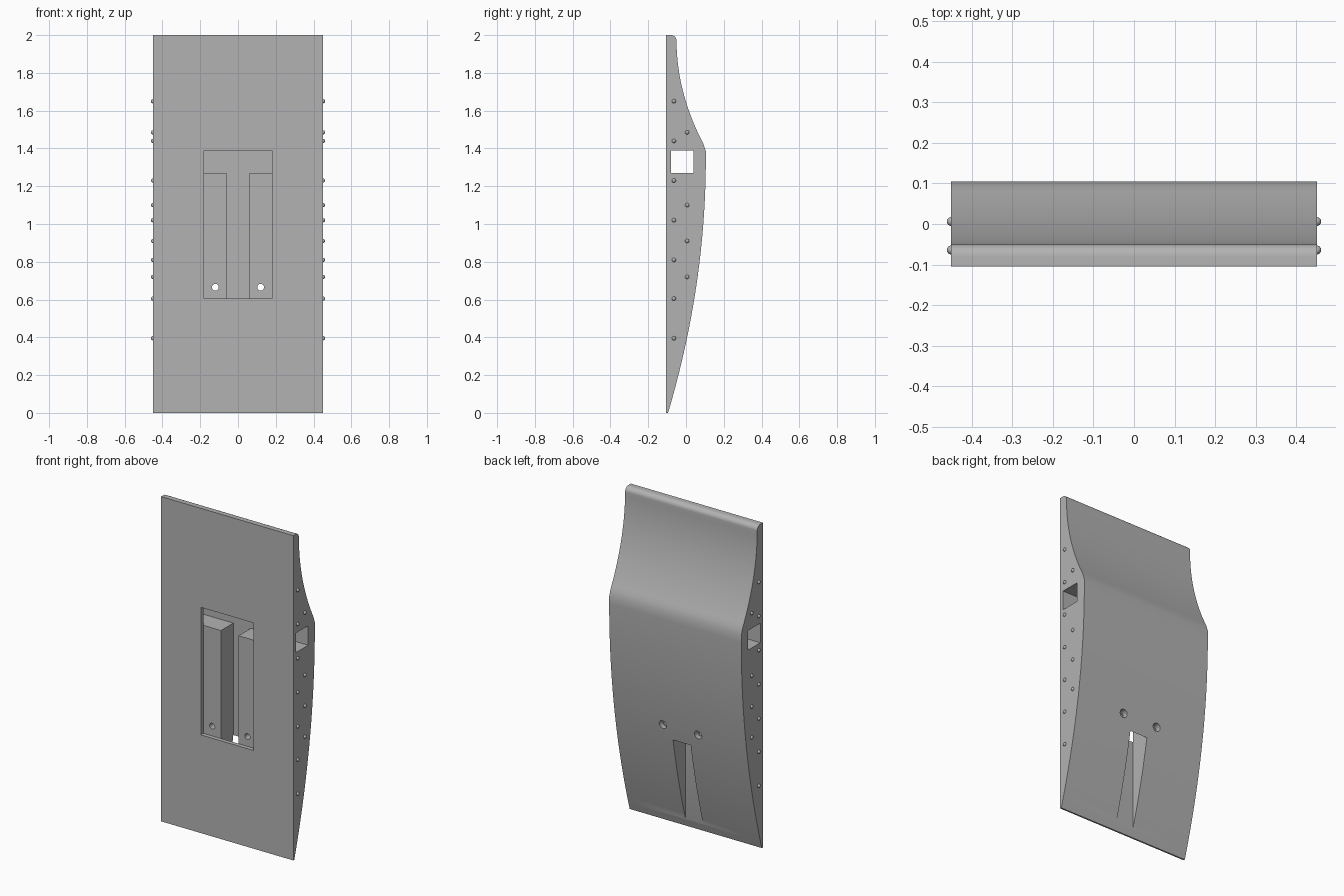
import bpy, bmesh, math
from mathutils import Matrix

cube = bpy.data.objects.get("Cube")
if cube:
    bpy.data.objects.remove(cube, do_unlink=True)

gray = bpy.data.materials.new("plain gray")
gray.use_nodes = True
GRAY = (0.45, 0.45, 0.45, 1)
gray.diffuse_color = GRAY
gray.node_tree.nodes["Principled BSDF"].inputs["Base Color"].default_value = GRAY

HALF_W, FRONT, CREST = 0.45, -0.105, 1.385


def make_object(name, bm):
    bmesh.ops.recalc_face_normals(bm, faces=bm.faces)
    mesh = bpy.data.meshes.new(name)
    bm.to_mesh(mesh)
    bm.free()
    mesh.materials.append(gray)
    obj = bpy.data.objects.new(name, mesh)
    bpy.context.collection.objects.link(obj)
    return obj


def box(name, x, y, z):
    bm = bmesh.new()
    center = [(a + b) / 2 for a, b in (x, y, z)]
    size = [b - a for a, b in (x, y, z)]
    bmesh.ops.create_cube(bm, size=1, matrix=Matrix.Translation(center) @ Matrix.Diagonal((*size, 1)))
    return make_object(name, bm)


def rod(name, x, y, z, radius):
    bm = bmesh.new()
    place = Matrix.Translation((x, (y[0] + y[1]) / 2, z)) @ Matrix.Rotation(math.pi / 2, 4, "X")
    bmesh.ops.create_cone(bm, cap_ends=True, segments=32, radius1=radius, radius2=radius,
                          depth=y[1] - y[0], matrix=place)
    return make_object(name, bm)


def smooth(obj, degrees):
    bpy.ops.object.select_all(action="DESELECT")
    obj.select_set(True)
    bpy.context.view_layer.objects.active = obj
    bpy.ops.object.shade_smooth_by_angle(angle=math.radians(degrees))


def cut(obj, cutter):
    cutter.hide_render = True
    bpy.context.view_layer.objects.active = obj
    mod = obj.modifiers.new("cut", "BOOLEAN")
    mod.operation, mod.solver, mod.object = "DIFFERENCE", "EXACT", cutter
    bpy.ops.object.modifier_apply(modifier=mod.name)
    bpy.data.objects.remove(cutter, do_unlink=True)


# Body outline in (y, z): convex lower back, concave upper back, rounded top
profile = [(FRONT, 0)]
for i in range(33):
    z = CREST * i / 32
    profile.append((0.105 - 0.2 * (1 - z / 1.35) ** 2, z))
for i in range(1, 25):
    t = 1 - i / 24
    profile.append((-0.05 + 0.155 * t * t, 1.97 - 0.57 * t))
for i in range(1, 9):
    a = math.pi / 2 * i / 8
    profile.append((-0.08 + 0.03 * math.cos(a), 1.97 + 0.03 * math.sin(a)))
profile.append((FRONT, 2))

bm = bmesh.new()
face = bm.faces.new([bm.verts.new((-HALF_W, y, z)) for y, z in profile])
grown = bmesh.ops.extrude_face_region(bm, geom=[face])["geom"]
bmesh.ops.translate(bm, vec=(2 * HALF_W, 0, 0),
                    verts=[v for v in grown if isinstance(v, bmesh.types.BMVert)])
body = make_object("body_panel", bm)

# Front pocket, cross channel, and central channel that opens low on the back
DEPTH = (-0.08, 0.04)
cut(body, box("cross_channel", (-0.6, 0.6), DEPTH, (1.27, 1.39)))
cut(body, box("center_channel", (-0.06, 0.06), DEPTH, (-0.1, 1.39)))
cut(body, box("pocket", (-0.18, 0.18), (-0.2, -0.08), (0.605, 1.39)))

# Screw holes with wider recesses at the back
for side in (-1, 1):
    cut(body, rod("screw_hole", side * 0.12, (-0.2, 0.2), 0.665, 0.018))
    cut(body, rod("screw_recess", side * 0.12, (0.02, 0.2), 0.665, 0.025))
smooth(body, 30)

# Two rows of round studs on each side
rows = {-0.064: (0.395, 0.605, 0.81, 1.02, 1.23, 1.44, 1.65),
        0.006: (0.72, 0.91, 1.1, 1.485)}
for side, label in ((1, "left"), (-1, "right")):
    bm = bmesh.new()
    for y, heights in rows.items():
        for z in heights:
            bmesh.ops.create_uvsphere(bm, u_segments=16, v_segments=10, radius=0.011,
                                      matrix=Matrix.Translation((side * HALF_W, y, z)))
    smooth(make_object(label + "_studs", bm), 60)
